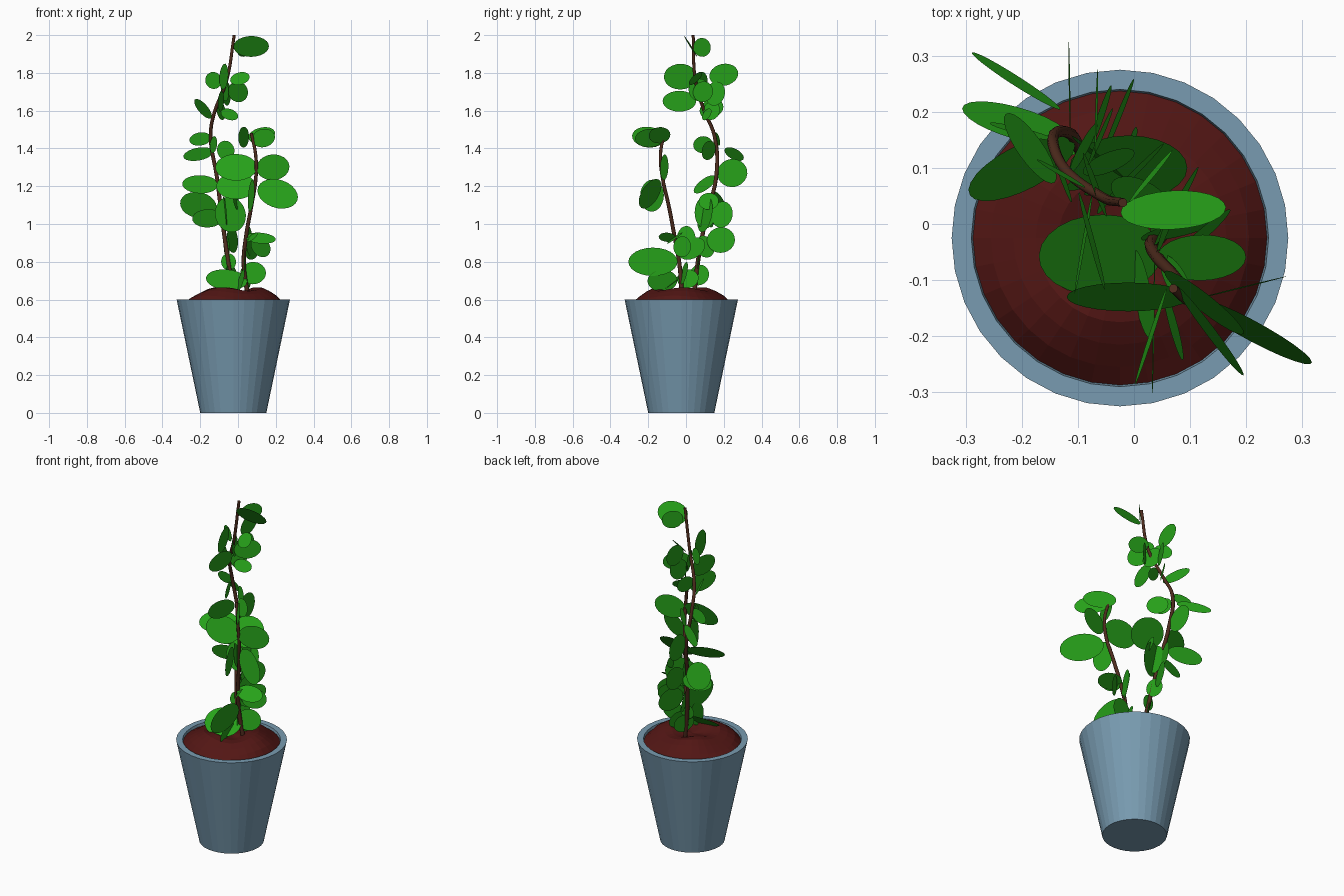
import bpy, bmesh, math
from mathutils import Vector

CX, CY = -0.025, -0.025  # pot axis


def material(name, rgb):
    m = bpy.data.materials.new(name)
    m.diffuse_color = (*rgb, 1)
    return m


GLAZE = material("blue_grey_glaze", (0.19, 0.33, 0.44))
EARTH = material("red_earth", (0.085, 0.008, 0.007))
BARK = material("bark", (0.075, 0.024, 0.012))
GREEN = material("leaf_green", (0.02, 0.36, 0.01))


def add_mesh(name, bm, mat):
    me = bpy.data.meshes.new(name)
    bm.to_mesh(me)
    bm.free()
    me.materials.append(mat)
    ob = bpy.data.objects.new(name, me)
    bpy.context.collection.objects.link(ob)
    return ob


def lathe(name, profile, mat, closed, sides=32, bump=0.0):
    """Spin an (r, z) profile about the pot axis; r = 0 collapses to a pole."""
    bm = bmesh.new()
    rings = []
    for r, z in profile:
        ring = []
        for i in range(sides):
            t = 2 * math.pi * i / sides
            dz = bump * math.sin(3 * t + 9 * r) * min(1, r / 0.1) if r < 0.25 else 0
            ring.append(bm.verts.new((CX + r * math.cos(t), CY + r * math.sin(t), z + dz)))
        rings.append(ring)
    for a, b in zip(rings, rings[1:]):
        for i in range(sides):
            j = (i + 1) % sides
            bm.faces.new((a[i], a[j], b[j], b[i]))
    bmesh.ops.remove_doubles(bm, verts=bm.verts, dist=1e-5)
    if closed:
        bmesh.ops.recalc_face_normals(bm, faces=bm.faces)
    return add_mesh(name, bm, mat)


# Pot: tapered shell with a flat rim
lathe("pot", [(0, 0), (0.175, 0), (0.30, 0.60), (0.265, 0.60), (0.245, 0.50), (0, 0.50)], GLAZE, True)

# Soil: low mound with a raised ring and a dip in the middle
lathe("soil", [(0.262, 0.585), (0.23, 0.612), (0.19, 0.637), (0.15, 0.655),
               (0.11, 0.655), (0.06, 0.64), (0, 0.632)], EARTH, False, bump=0.009)


def stem(name, pts):
    cu = bpy.data.curves.new(name, 'CURVE')
    cu.dimensions = '3D'
    cu.bevel_depth = 0.011
    cu.bevel_resolution = 2
    cu.use_fill_caps = True
    cu.resolution_u = 5
    sp = cu.splines.new('BEZIER')
    sp.bezier_points.add(len(pts) - 1)
    for i, (bp, p) in enumerate(zip(sp.bezier_points, pts)):
        bp.co = p
        bp.handle_left_type = bp.handle_right_type = 'AUTO'
        bp.radius = 1.1 - 0.35 * i / (len(pts) - 1)
    cu.materials.append(BARK)
    ob = bpy.data.objects.new(name, cu)
    bpy.context.collection.objects.link(ob)


# Stems
stem("tall_stem", [(-0.02, 0.04, 0.60), (-0.055, 0.066, 0.82), (-0.087, 0.11, 1.05),
                   (-0.112, 0.16, 1.25), (-0.145, 0.15, 1.47), (-0.125, 0.10, 1.59),
                   (-0.06, 0.05, 1.76), (-0.02, 0.038, 2.0)])
stem("short_stem", [(0.055, -0.02, 0.60), (0.03, -0.035, 0.79), (0.042, -0.06, 0.93),
                    (0.07, -0.09, 1.09), (0.095, -0.125, 1.25), (0.093, -0.135, 1.37),
                    (0.07, -0.115, 1.48)])


def leaf(name, x, y, z, az, pitch, length, width, tilt):
    """Flat oval; az/pitch aim the long axis, tilt 90 stands it on edge."""
    az, pitch, tilt = (math.radians(v) for v in (az, pitch, tilt))
    a = Vector((math.cos(az) * math.cos(pitch), math.sin(az) * math.cos(pitch), math.sin(pitch)))
    s = Vector((-math.sin(az), math.cos(az), 0))
    b = math.cos(tilt) * s + math.sin(tilt) * a.cross(s)
    bm = bmesh.new()
    n = 24
    rim = [bm.verts.new(Vector((x, y, z)) + a * length * math.cos(2 * math.pi * i / n)
                        + b * width * math.sin(2 * math.pi * i / n)) for i in range(n)]
    f = bm.faces.new(rim)
    f.normal_update()
    if f.normal.z < 0:
        f.normal_flip()
    add_mesh(name, bm, GREEN)


# Leaves: centre x, y, z, azimuth, pitch, half length, half width, tilt
TALL = [
    (0.07, 0.025, 1.94, 3, 0, 0.094, 0.065, 122),
    (0.03, 0.085, 1.935, 50, 5, 0.06, 0.05, 95),
    (-0.075, -0.03, 1.78, -75, 0, 0.09, 0.068, 86),
    (-0.067, 0.20, 1.79, 88, 12, 0.077, 0.058, 92),
    (0.01, 0.05, 1.77, -25, 0, 0.055, 0.045, 50),
    (-0.13, 0.09, 1.76, 150, 0, 0.05, 0.045, 85),
    (0.0, 0.09, 1.70, 45, 0, 0.075, 0.055, 85),
    (-0.09, -0.035, 1.65, -100, 0, 0.09, 0.055, 87),
    (-0.06, 0.155, 1.69, 65, -20, 0.055, 0.065, 86),
    (-0.185, 0.135, 1.61, 130, 25, 0.08, 0.05, 62),
    (-0.09, 0.135, 1.60, 60, -10, 0.05, 0.05, 80),
    (-0.045, 0.11, 1.58, 20, -10, 0.05, 0.035, 60),
    (-0.07, 0.07, 1.71, 110, 0, 0.06, 0.06, 85),
    (-0.20, 0.165, 1.45, 165, -10, 0.06, 0.035, 80),
]
MIDDLE = [
    (-0.21, 0.255, 1.37, 147, -10, 0.095, 0.034, 75),
    (-0.13, 0.09, 1.42, -70, 0, 0.055, 0.045, 84),
    (-0.065, 0.12, 1.39, -40, -20, 0.06, 0.05, 85),
    (-0.115, 0.245, 1.27, 91, 10, 0.08, 0.074, 89),
    (-0.01, 0.10, 1.20, 0, 0, 0.105, 0.09, 50),
    (-0.20, 0.10, 1.21, 208, -5, 0.105, 0.062, 130),
    (-0.21, 0.18, 1.10, 165, 5, 0.10, 0.075, 68),
    (-0.04, 0.10, 1.05, 25, 0, 0.09, 0.095, 80),
    (-0.16, 0.12, 1.03, 195, 0, 0.085, 0.05, 75),
    (-0.06, 0.19, 1.05, 70, -10, 0.06, 0.07, 85),
    (-0.07, 0.10, 1.06, 100, 0, 0.055, 0.085, 86),
    (-0.03, 0.185, 0.915, 68, 0, 0.08, 0.068, 86),
    (-0.06, 0.10, 0.88, 110, 30, 0.05, 0.06, 85),
    (-0.05, 0.06, 0.80, 10, 0, 0.04, 0.045, 82),
    (-0.035, 0.07, 0.73, 60, 0, 0.06, 0.055, 82),
    (-0.01, 0.12, 1.12, 75, 0, 0.055, 0.045, 80),
]
SHORT = [
    (-0.01, -0.13, 1.30, 180, 0, 0.11, 0.075, 110),
    (0.185, -0.115, 1.30, 14, 5, 0.09, 0.068, 89),
    (0.21, -0.19, 1.16, -30, -17, 0.125, 0.075, 76),
    (0.135, -0.19, 1.455, -53, 0, 0.10, 0.05, 80),
    (0.125, -0.14, 1.47, -38, 5, 0.09, 0.045, 70),
    (0.03, -0.20, 1.46, -108, 5, 0.09, 0.055, 86),
    (0.07, -0.18, 1.15, -75, 0, 0.065, 0.085, 85),
    (0.12, -0.06, 0.925, 0, -5, 0.08, 0.05, 35),
    (0.035, -0.175, 0.80, -91, 0, 0.13, 0.075, 89),
    (-0.06, -0.055, 0.705, 180, 5, 0.11, 0.09, 143),
    (0.015, -0.125, 0.70, -80, 0, 0.08, 0.06, 75),
    (0.12, -0.02, 0.88, 40, -15, 0.07, 0.055, 80),
    (0.075, 0.03, 0.87, 62, 20, 0.085, 0.055, 84),
    (0.06, 0.0, 0.91, 70, 0, 0.055, 0.08, 86),
    (0.08, -0.01, 0.74, 15, 10, 0.07, 0.06, 78),
    (0.045, 0.01, 0.71, 70, 0, 0.06, 0.05, 80),
    (0.075, -0.10, 0.93, -60, 10, 0.05, 0.03, 50),
]
for group, rows in (("upper_leaf", TALL), ("middle_leaf", MIDDLE), ("lower_leaf", SHORT)):
    for i, row in enumerate(rows):
        leaf(f"{group}_{i + 1}", *row)
